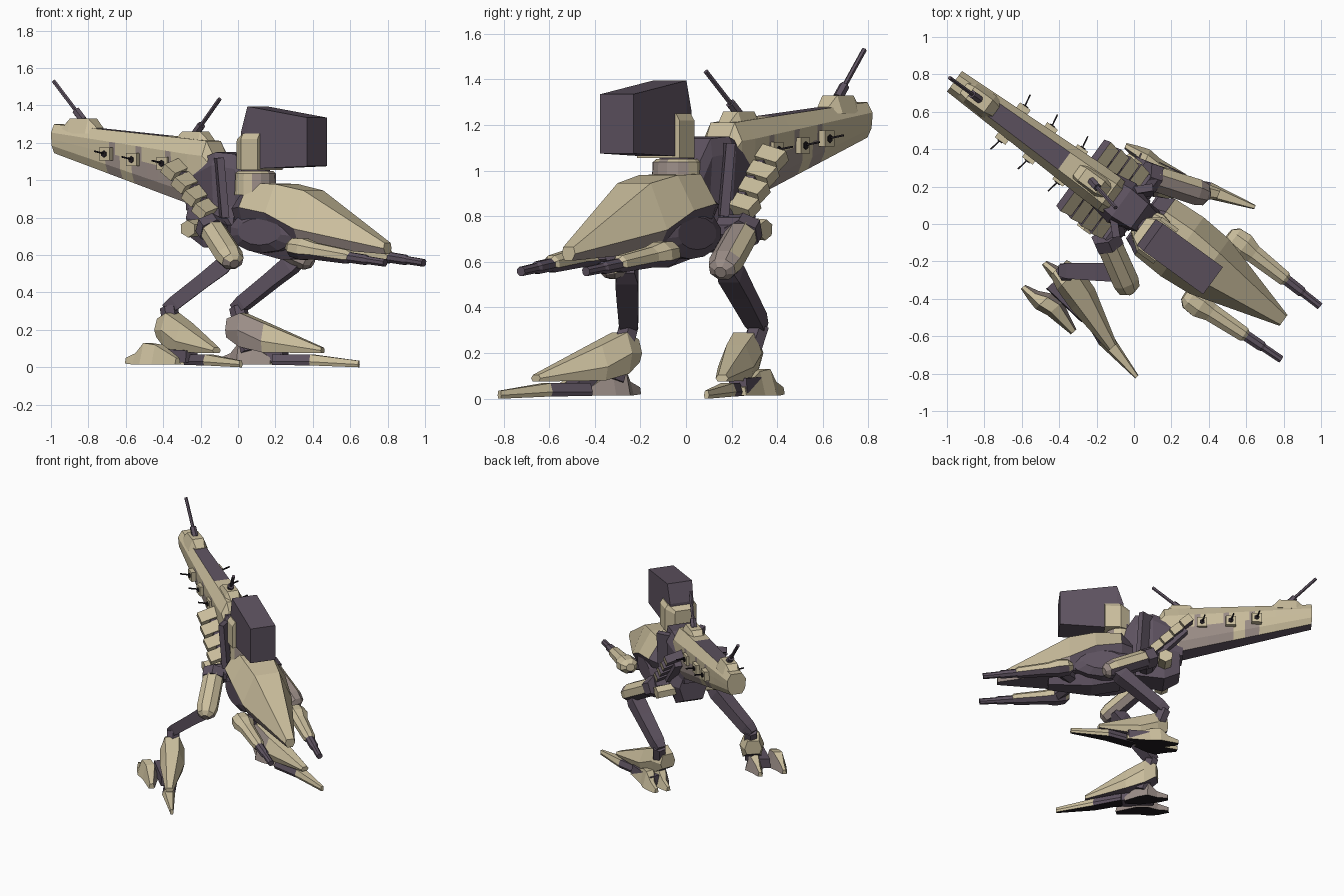
import bpy, bmesh, math
from mathutils import Matrix, Vector


def colour(name, rgb):
    m = bpy.data.materials.new(name)
    m.diffuse_color = (*rgb, 1)
    return m


SAND = colour("sand", (0.6, 0.52, 0.34))
PURPLE = colour("dark_purple", (0.112, 0.086, 0.118))
MAUVE = colour("mauve_grey", (0.33, 0.27, 0.245))
BLACK = colour("near_black", (0.014, 0.011, 0.014))
MATS = [SAND, PURPLE, MAUVE, BLACK]

# Body frame: u forward, w left, z up
BODY = Matrix.Rotation(math.radians(-36), 4, 'Z') @ Matrix.Translation((0, 0.053, 0))
WORLD = Matrix.Identity(4)


def finish(name, bm, M, col, rule=None):
    bmesh.ops.recalc_face_normals(bm, faces=bm.faces)
    for f in bm.faces:
        c = rule(f.calc_center_median(), f.normal) if rule else None
        f.material_index = MATS.index(c or col)
    bm.transform(M)
    me = bpy.data.meshes.new(name)
    bm.to_mesh(me)
    bm.free()
    for m in MATS:
        me.materials.append(m)
    ob = bpy.data.objects.new(name, me)
    bpy.context.collection.objects.link(ob)
    return ob


def skin(bm, rings):
    rings = [[bm.verts.new(p) for p in r] for r in rings]
    n = len(rings[0])
    for a, b in zip(rings, rings[1:]):
        for i in range(n):
            j = (i + 1) % n
            bm.faces.new((a[i], a[j], b[j], b[i]))
    bm.faces.new(rings[0])
    bm.faces.new(rings[-1][::-1])


def loft(name, secs, M=BODY, col=SAND, rule=None):
    """Symmetric hull; each section is (u, centre w, [(half width, z) top to bottom])."""
    bm = bmesh.new()
    skin(bm, [[(u, c + h, z) for h, z in pr] + [(u, c - h, z) for h, z in pr[::-1]]
              for u, c, pr in secs])
    return finish(name, bm, M, col, rule)


def tube(name, a, b, prof, n=8, M=BODY, col=SAND, rule=None):
    """Bar from a to b; profile entries are (t, half width, half height)."""
    a, b = Vector(a), Vector(b)
    q = (b - a).to_track_quat('Z', 'Y')
    k = 1 / math.cos(math.pi / n)
    bm = bmesh.new()
    skin(bm, [[a.lerp(b, t) + q @ Vector((k * rx * math.cos(g), k * ry * math.sin(g), 0))
               for g in (2 * math.pi * (i + 0.5) / n for i in range(n))]
              for t, rx, ry in prof])
    return finish(name, bm, M, col, rule)


def even(x, y=None):
    return [(0, x, y or x), (1, x, y or x)]


# Tail boom with purple keel, top strip and mauve patches
def tail_section(u):
    t = (u + 1.225) / 0.925
    return (u, 0, [(0.04 + 0.02 * t, 1.3 - 0.08 * t), (0.068 + 0.038 * t, 1.255 - 0.115 * t),
                   (0.066 + 0.036 * t, 1.22 - 0.18 * t), (0.062 + 0.035 * t, 1.185 - 0.25 * t),
                   (0.04 + 0.03 * t, 1.145 - 0.275 * t)])


def tail_paint(c, n):
    t = (c.x + 1.225) / 0.925
    if n.z < -0.5 or (n.z > 0.8 and -0.97 < c.x < -0.5):
        return PURPLE
    if abs(n.y) > 0.8 and n.z < 0.1:
        lower = c.z < 1.22 - 0.18 * t
        if lower and -0.56 < c.x < -0.3:
            return MAUVE
        if any(abs(c.x - k) < (0.05 if lower else 0.02) for k in (-0.81, -0.63, -0.43)):
            return MAUVE


stations = [-1.225, -0.97, -0.86, -0.83, -0.79, -0.76, -0.68, -0.65, -0.61, -0.58, -0.5, -0.45, -0.41, -0.37, -0.3]
mid = (-0.2, 0, [(0.065, 1.21), (0.106, 1.13), (0.104, 1.03), (0.1, 0.93), (0.07, 0.87)])
end = (-0.15, 0, [(0.06, 1.12), (0.1, 1.08), (0.1, 1.02), (0.1, 0.95), (0.07, 0.88)])
loft("tail_boom", [tail_section(u) for u in stations] + [mid, end], rule=tail_paint)

# Antenna turrets on the tail
for k, (u, z, tip) in enumerate([(-1.06, 1.27, (-1.257, 0, 1.53)), (-0.32, 1.2, (-0.13, -0.04, 1.435))]):
    loft(f"antenna_turret_{k}", [(u - 0.11, 0, [(0.03, z + 0.02), (0.055, z)]),
                                 (u - 0.06, 0, [(0.04, z + 0.06), (0.065, z - 0.02)]),
                                 (u + 0.06, 0, [(0.04, z + 0.06), (0.07, z - 0.02)]),
                                 (u + 0.11, 0, [(0.03, z + 0.01), (0.055, z - 0.02)])])
    base = Vector((u, 0, z + 0.05))
    tube(f"antenna_{k}", base, tip, even(0.01), 6, col=PURPLE)
    tube(f"antenna_socket_{k}", base, base.lerp(Vector(tip), 0.25), even(0.02), 6, col=PURPLE)

# Spiked knobs along both sides of the tail
for s in (-1, 1):
    for k, (u, z) in enumerate([(-0.84, 1.14), (-0.66, 1.11), (-0.46, 1.09)]):
        tube(f"tail_knob_{s}_{k}", (u, s * 0.07, z), (u, s * 0.115, z), even(0.035), 4)
        tube(f"tail_knob_core_{s}_{k}", (u, s * 0.1, z), (u, s * 0.12, z), even(0.016), 6, col=BLACK)
        tube(f"tail_spike_{s}_{k}", (u, s * 0.1, z), (u - 0.015, s * 0.18, z + 0.015), even(0.004), 4, col=BLACK)

# Central body and pelvis
loft("central_body", [(-0.33, 0, [(0.07, 1.08), (0.09, 1.0), (0.07, 0.84)]),
                      (-0.12, 0, [(0.09, 1.15), (0.13, 1.08), (0.11, 0.8)]),
                      (0.0, 0, [(0.08, 1.14), (0.09, 1.06), (0.07, 0.78)]),
                      (0.1, 0, [(0.06, 0.98), (0.08, 0.9), (0.06, 0.72)])], col=PURPLE)
loft("pelvis", [(-0.31, 0, [(0.07, 0.88), (0.1, 0.8), (0.07, 0.7)]),
                (-0.2, 0, [(0.1, 0.9), (0.13, 0.78), (0.09, 0.64)]),
                (0.0, 0, [(0.08, 0.86), (0.1, 0.76), (0.07, 0.67)])], col=PURPLE)
tube("hip_axle", (-0.075, -0.21, 0.74), (-0.075, 0.21, 0.74), even(0.065), 10, col=PURPLE)

# Stepped, tilted ribs and hip blocks on both sides
for s in (-1, 1):
    for k in range(4):
        M = (BODY @ Matrix.Translation((-0.345 + 0.068 * k, s * 0.14, 1.06 - 0.07 * k))
             @ Matrix.Rotation(-s * math.radians(14), 4, 'X') @ Matrix.Rotation(math.radians(40), 4, 'Y'))
        loft(f"rib_{s}_{k}", [(-0.04, 0, [(0.08, 0.028), (0.08, -0.028)]),
                              (0.04, 0, [(0.08, 0.028), (0.08, -0.028)])], M,
             rule=lambda c, n: PURPLE if n.z < -0.5 or n.x < -0.5 else None)
    tube(f"rib_core_{s}", (-0.33, s * 0.1, 1.02), (-0.14, s * 0.1, 0.82), even(0.05, 0.04), 4, col=PURPLE)
    tube(f"hip_block_{s}", (-0.2, s * 0.1, 0.75), (-0.2, s * 0.235, 0.74), even(0.045, 0.04), 6)
    tube(f"body_panel_{s}", (-0.05, s * 0.11, 0.8), (-0.07, s * 0.13, 1.12), even(0.05, 0.02), 4, col=PURPLE)

# Forward hull
loft("forward_hull", [(0.02, 0, [(0.07, 0.91), (0.14, 0.85), (0.1, 0.77)]),
                      (0.1, 0, [(0.1, 0.985), (0.185, 0.855), (0.14, 0.74)]),
                      (0.28, 0, [(0.105, 0.98), (0.195, 0.825), (0.14, 0.71)]),
                      (0.46, 0, [(0.09, 0.945), (0.18, 0.74), (0.13, 0.645)]),
                      (0.95, 0, [(0.028, 0.665), (0.036, 0.635), (0.02, 0.605)])],
     rule=lambda c, n: PURPLE if n.z < -0.9 or n.x < -0.5 or (n.z < -0.1 and c.x < 0.4)
     else MAUVE if n.z < -0.3 else None)
tube("hull_side_drum", (0.23, -0.175, 0.725), (0.23, 0.175, 0.725),
     [(0, 0.14, 0.07), (0.1, 0.22, 0.11), (0.9, 0.22, 0.11), (1, 0.14, 0.07)], 14, col=PURPLE)
loft("hull_belly", [(0.1, 0, [(0.1, 0.7), (0.07, 0.62)]), (0.3, 0, [(0.12, 0.66), (0.07, 0.575)]),
                    (0.6, 0, [(0.06, 0.63), (0.04, 0.59)])], col=PURPLE)

# Launcher box on its swivel, held by a yoke
loft("launcher_box", [(0.08, -0.05, [(0.085, 1.26), (0.085, 1.1)]), (0.125, -0.05, [(0.09, 1.395), (0.09, 1.06)]),
                      (0.52, -0.05, [(0.09, 1.335), (0.09, 1.075)])], col=PURPLE)
loft("launcher_yoke", [(0.035, -0.05, [(0.06, 1.22), (0.065, 1.2), (0.065, 1.06)]),
                       (0.1, -0.05, [(0.095, 1.25), (0.115, 1.22), (0.115, 1.055)]),
                       (0.21, -0.05, [(0.095, 1.25), (0.115, 1.22), (0.115, 1.055)])])
tube("launcher_swivel", (0.1, -0.03, 0.92), (0.1, -0.03, 1.05), [(0, 0.11, 0.11), (0.9, 0.105, 0.105), (1, 0.09, 0.09)], 14,
     rule=lambda c, n: MAUVE if n.x > 0.6 else None)
tube("launcher_neck", (0.1, -0.03, 1.04), (0.1, -0.03, 1.1), even(0.075), 12, col=PURPLE)

# Side guns
for s in (-1, 1):
    tube(f"gun_arm_{s}", (0.45, s * 0.06, 0.64), (0.54, s * 0.19, 0.63), even(0.04), 6, col=PURPLE)
    tube(f"gun_pod_{s}", (0.44, s * 0.2, 0.645), (0.84, s * 0.184, 0.588),
         [(0, 0.03, 0.025), (0.08, 0.062, 0.05), (0.25, 0.07, 0.057), (0.42, 0.05, 0.045), (0.95, 0.04, 0.037), (1, 0.025, 0.025)], 8,
         rule=lambda c, n: PURPLE if n.z < -0.5 else None)
    tube(f"gun_barrel_{s}", (0.78, s * 0.186, 0.594), (1.062, s * 0.176, 0.558),
         [(0, 0.03, 0.028), (0.55, 0.028, 0.027), (0.6, 0.021, 0.021), (1, 0.02, 0.02)], 8, col=PURPLE)

# Legs: armoured thigh front, bare back, shin, then a splayed foot
REAR = Vector((-0.81, 0.59, -0.3)).normalized()


def leg(side, s, hip, knee, shin_top, ankle, foot, angle, claw_w, patch):
    hip, knee, ankle = Vector(hip), Vector(knee), Vector(ankle)
    tube(side + "_thigh", hip, knee, [(-0.1, 0.045, 0.045), (0.05, 0.068, 0.062), (0.85, 0.07, 0.062),
                                      (1.02, 0.058, 0.05), (1.1, 0.025, 0.025)], 8, WORLD,
         rule=lambda c, n: PURPLE if n.dot(REAR) > 0.5 else patch(n))
    tube(side + "_hip_cap", hip.lerp(knee, -0.12), hip.lerp(knee, 0.1), even(0.072, 0.066), 6, WORLD, PURPLE)
    tube(side + "_shin", shin_top, ankle, [(-0.08, 0.035, 0.035), (0.1, 0.05, 0.045), (0.4, 0.048, 0.04),
                                           (0.9, 0.042, 0.038), (1.05, 0.03, 0.03)], 4, WORLD, PURPLE)
    M = Matrix.Translation((*foot, 0)) @ Matrix.Rotation(math.radians(angle), 4, 'Z')
    f0 = M @ Vector((0.06, 0, 0.08))
    tube(side + "_ankle", ankle, f0, even(0.042), 6, WORLD, PURPLE)
    loft(side + "_foot_cover", [(-0.05, 0, [(0.04, 0.26), (0.06, 0.2), (0.045, 0.16)]),
                                (0.03, 0, [(0.05, 0.29), (0.085, 0.2), (0.065, 0.11)]),
                                (0.16, s * 0.015, [(0.045, 0.235), (0.085, 0.14), (0.07, 0.08)]),
                                (0.46, s * 0.07, [(0.018, 0.105), (0.03, 0.09), (0.02, 0.075)])], M,
         rule=lambda c, n: PURPLE if n.z < -0.5 else MAUVE if s > 0 and n.y < -0.3 and c.x < 0.2 else None)
    loft(side + "_toe", [(0.2, s * 0.03, [(0.03, 0.07), (0.045, 0.03), (0.04, 0.012)]),
                         (0.4, s * 0.07, [(0.03, 0.068), (0.045, 0.03), (0.035, 0.01)]),
                         (0.665, s * 0.08, [(0.008, 0.035), (0.012, 0.015), (0.008, 0.0)])], M,
         rule=lambda c, n: BLACK if n.z < -0.6 else PURPLE if c.x < 0.35 else None)
    for k, (c0, c1, u0, u1) in enumerate([(claw_w, claw_w - 0.04, -0.1, 0.26), (0.04, 0.03, -0.12, 0.18)]):
        loft(f"{side}_claw_{k}", [(u0, s * c0, [(0.01, 0.05), (0.016, 0.02)]),
                                  (u0 + 0.07, s * (c0 - 0.01), [(0.014, 0.075), (0.036, 0.015)]),
                                  (u0 + 0.13, s * (c0 - 0.03), [(0.03, 0.13), (0.06, 0.015)]),
                                  (u0 + 0.2, s * (c1 - 0.01), [(0.03, 0.12), (0.055, 0.015)]),
                                  (u1, s * c1, [(0.012, 0.05), (0.02, 0.015)])], M, SAND,
             lambda c, n: BLACK if n.z < -0.6 else MAUVE if n.z < 0.7 and n.y * -s > 0.3 else None)
    loft(side + "_foot_core", [(-0.01, s * 0.07, [(0.05, 0.1), (0.055, 0.03)]),
                               (0.25, s * 0.06, [(0.04, 0.09), (0.045, 0.025)])], M, PURPLE)


leg("right", -1, (-0.14, -0.09, 0.74), (-0.03, -0.34, 0.57), (-0.06, -0.26, 0.56), (-0.37, -0.25, 0.32),
    (-0.37, -0.27), -48, 0.21, lambda n: MAUVE if n.z < -0.3 else None)
leg("left", 1, (0.09, 0.25, 0.73), (0.37, 0.16, 0.57), (0.31, 0.185, 0.57), (0.0, 0.32, 0.32),
    (0.0, 0.265), -22, 0.125, lambda n: MAUVE if n.y < 0.5 else None)
